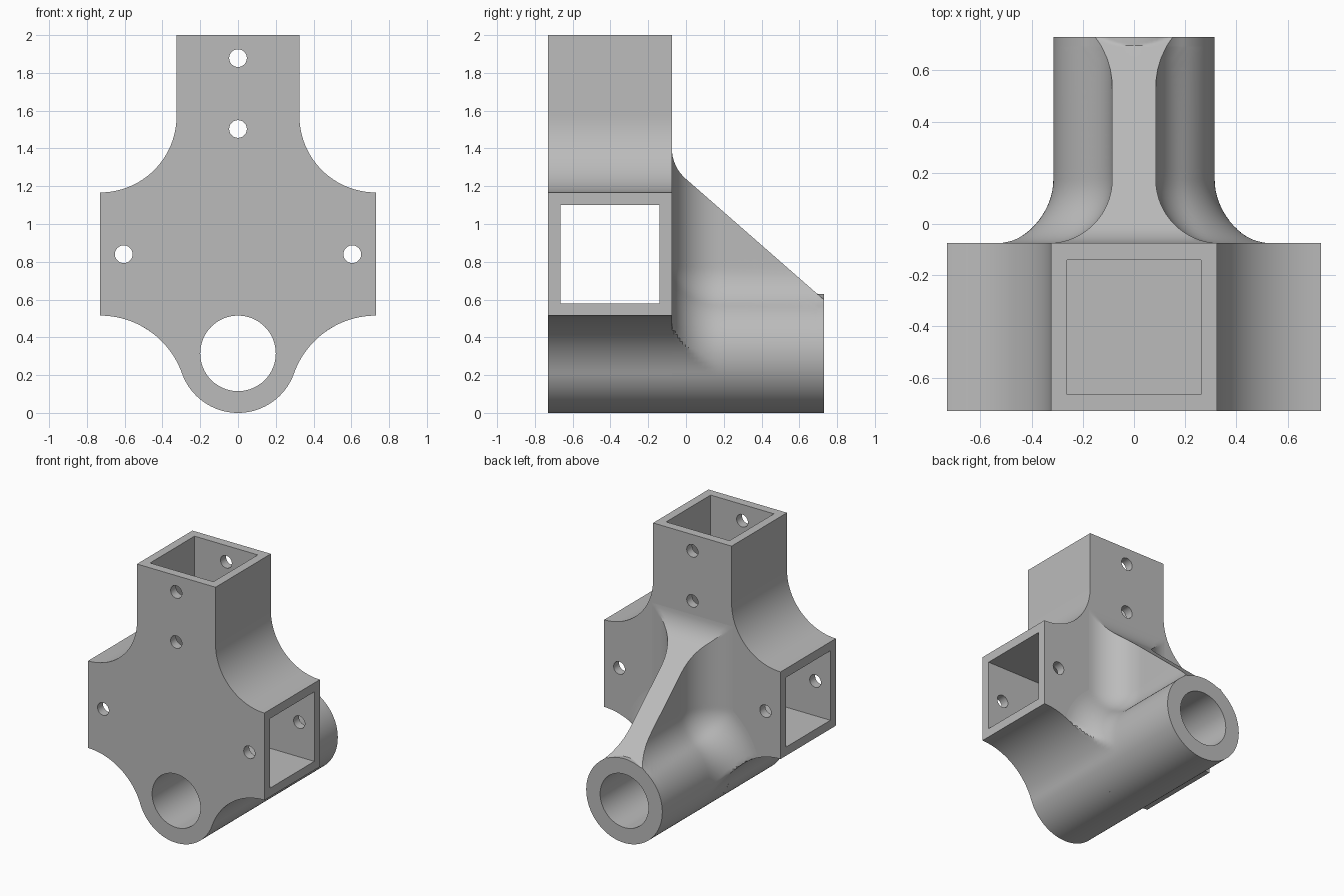
import bpy, bmesh
from math import sin, cos, pi, sqrt, atan2, radians

cube = bpy.data.objects.get("Cube")
if cube:
    bpy.data.objects.remove(cube, do_unlink=True)

# Main dimensions
FRONT, FACE, BACK = -0.73, -0.075, 0.73      # body front, body rear face, lug end
ARM, NECK = 0.73, 0.325                      # half widths of arms and neck
ARM_LOW, ARM_TOP = 0.515, 1.167
LUG, BORE = 0.315, 0.20                      # lug radius (also its centre height), bore
SHOULDER = ARM - NECK
LOW_R, LOW_Z = 0.46, ARM_LOW - 0.46          # lower concave arc
FILLET, RIB = 0.25, 0.085                    # brace fillet radius, rib half width
FIL_X, FIL_Z = RIB + FILLET, 0.77            # rib-to-lug fillet centre
REACH = sqrt(FIL_X ** 2 + (FIL_Z - LUG) ** 2)
SLOPE, TOP_R = 0.875, 0.215                  # rib slope and its upper fillet

grey = bpy.data.materials.new("light grey")
grey.use_nodes = True
GREY = (0.5, 0.5, 0.5, 1)
grey.diffuse_color = GREY
grey.node_tree.nodes["Principled BSDF"].inputs["Base Color"].default_value = GREY


def loft(name, rings):
    """Skin a list of closed rings and cap both ends."""
    bm = bmesh.new()
    rows = [[bm.verts.new(p) for p in ring] for ring in rings]
    n = len(rows[0])
    for a, b in zip(rows, rows[1:]):
        for i in range(n):
            j = (i + 1) % n
            bm.faces.new((a[i], a[j], b[j], b[i]))
    bm.faces.new(rows[0])
    bm.faces.new(rows[-1])
    bmesh.ops.remove_doubles(bm, verts=bm.verts, dist=1e-5)
    bmesh.ops.recalc_face_normals(bm, faces=bm.faces)
    mesh = bpy.data.meshes.new(name)
    bm.to_mesh(mesh)
    bm.free()
    mesh.materials.append(grey)
    obj = bpy.data.objects.new(name, mesh)
    bpy.context.collection.objects.link(obj)
    return obj


def extrude(name, outline, y0, y1):
    return loft(name, [[(x, y, z) for x, z in outline] for y in (y0, y1)])


def arc(cx, cz, r, a0, a1, n):
    return [(cx + r * cos(a0 + (a1 - a0) * i / n),
             cz + r * sin(a0 + (a1 - a0) * i / n)) for i in range(n + 1)]


def box(name, x, z0, z1):
    return extrude(name, [(-x, z0), (x, z0), (x, z1), (-x, z1)], -0.665, -0.14)


def rod(name, x, z, r, n):
    return extrude(name, arc(x, z, r, 0, 2 * pi, n)[:-1], -1, 1)


def cut(obj, cutters):
    bpy.context.view_layer.objects.active = obj
    for c in cutters:
        c.hide_render = True
        mod = obj.modifiers.new("cut", "BOOLEAN")
        mod.operation, mod.solver, mod.object = "DIFFERENCE", "EXACT", c
        bpy.ops.object.modifier_apply(modifier=mod.name)


def body_width(z):
    """Half width of the body outline at height z."""
    if z < LUG - LUG * (LUG - LOW_Z) / (LUG + LOW_R):
        return sqrt(max(0, LUG ** 2 - (z - LUG) ** 2))
    if z < ARM_LOW:
        return ARM - sqrt(max(0, LOW_R ** 2 - (z - LOW_Z) ** 2))
    if z < ARM_TOP:
        return ARM
    return ARM - sqrt(max(0, SHOULDER ** 2 - (z - ARM_TOP - SHOULDER) ** 2))


def brace_width(z, grow):
    """Half width of the lug and rib section, offset outwards by grow."""
    r = LUG + grow
    if z >= FIL_Z:
        w = RIB + grow
    elif z > LUG + (FIL_Z - LUG) * r / REACH:
        w = FIL_X - sqrt(max(0, (FILLET - grow) ** 2 - (z - FIL_Z) ** 2))
    else:
        w = sqrt(max(0, r * r - (z - LUG) ** 2))
    return min(w, body_width(z))


def rib_top(y):
    """Height of the sloping rib edge, rounded where it meets the body."""
    line = 2 * LUG - SLOPE * (y - 0.695)
    cy = FACE + TOP_R
    cz = 2 * LUG - SLOPE * (cy - 0.695) + TOP_R * sqrt(1 + SLOPE ** 2)
    touch = cy - TOP_R * SLOPE / sqrt(1 + SLOPE ** 2)
    return cz - sqrt(max(0, TOP_R ** 2 - (y - cy) ** 2)) if y < touch else line


def brace_ring(y, grow):
    top, low = rib_top(y), LUG * 1.2
    heights = [LUG * (1 - cos(pi / 2 * i / 20)) for i in range(20)]
    heights += [LUG + (low - LUG) * i / 4 for i in range(4)]
    heights += [low + (top - low) * i / 50 for i in range(51)]
    side = [(brace_width(z, grow), z) for z in heights]
    w = side[-1][0]
    across = [w * (1 - i / 8) for i in range(1, 16)]
    crest = [(x, max(top, LUG + sqrt(max(0, LUG ** 2 - x * x)))) for x in across]
    ring = side + crest + [(-x, z) for x, z in reversed(side[1:])]
    return [(x, y, z) for x, z in ring]


# Body: three-armed outline with concave corners
tangent = atan2(LOW_Z - LUG, ARM)
half = arc(0, LUG, LUG, -pi / 2, tangent, 24)
half += arc(ARM, LOW_Z, LOW_R, pi + tangent, pi / 2, 24)[1:]
half += arc(ARM, ARM_TOP + SHOULDER, SHOULDER, -pi / 2, -pi, 24)
half.append((NECK, 2.0))
outline = half + [(-x, z) for x, z in reversed(half[1:])]
body = extrude("connector_body", outline, FRONT, FACE)

# Rear brace: lug and sloping rib flaring into the body
steps = [pi / 2 * i / 16 for i in range(17)]
stations = [(FACE + FILLET * (1 - cos(t)), FILLET * (1 - sin(t))) for t in steps]
start = FACE + FILLET
stations += [(start + (0.69 - start) * i / 12, 0) for i in range(1, 13)]
stations += [(0.69 + (BACK - 0.69) * i / 6, 0) for i in range(1, 7)]
brace = loft("rear_brace", [brace_ring(y, grow) for y, grow in stations])

# Openings: lug bore, cross tube, neck socket and bolt holes
bore = rod("bore_cutter", 0, LUG, BORE, 64)
openings = [bore, box("arm_cutter", 1, 0.58, 1.10), box("neck_cutter", 0.262, ARM_TOP, 2.2)]
for x, z in ((0, 1.878), (0, 1.503), (-0.605, 0.84), (0.605, 0.84)):
    openings.append(rod("bolt_cutter", x, z, 0.047, 24))
cut(body, openings)
cut(brace, [bore])
for c in openings:
    bpy.data.objects.remove(c, do_unlink=True)

# Smooth curved walls, keep edges crisp
for obj in (body, brace):
    bpy.ops.object.select_all(action="DESELECT")
    obj.select_set(True)
    bpy.context.view_layer.objects.active = obj
    bpy.ops.object.shade_smooth_by_angle(angle=radians(25))
